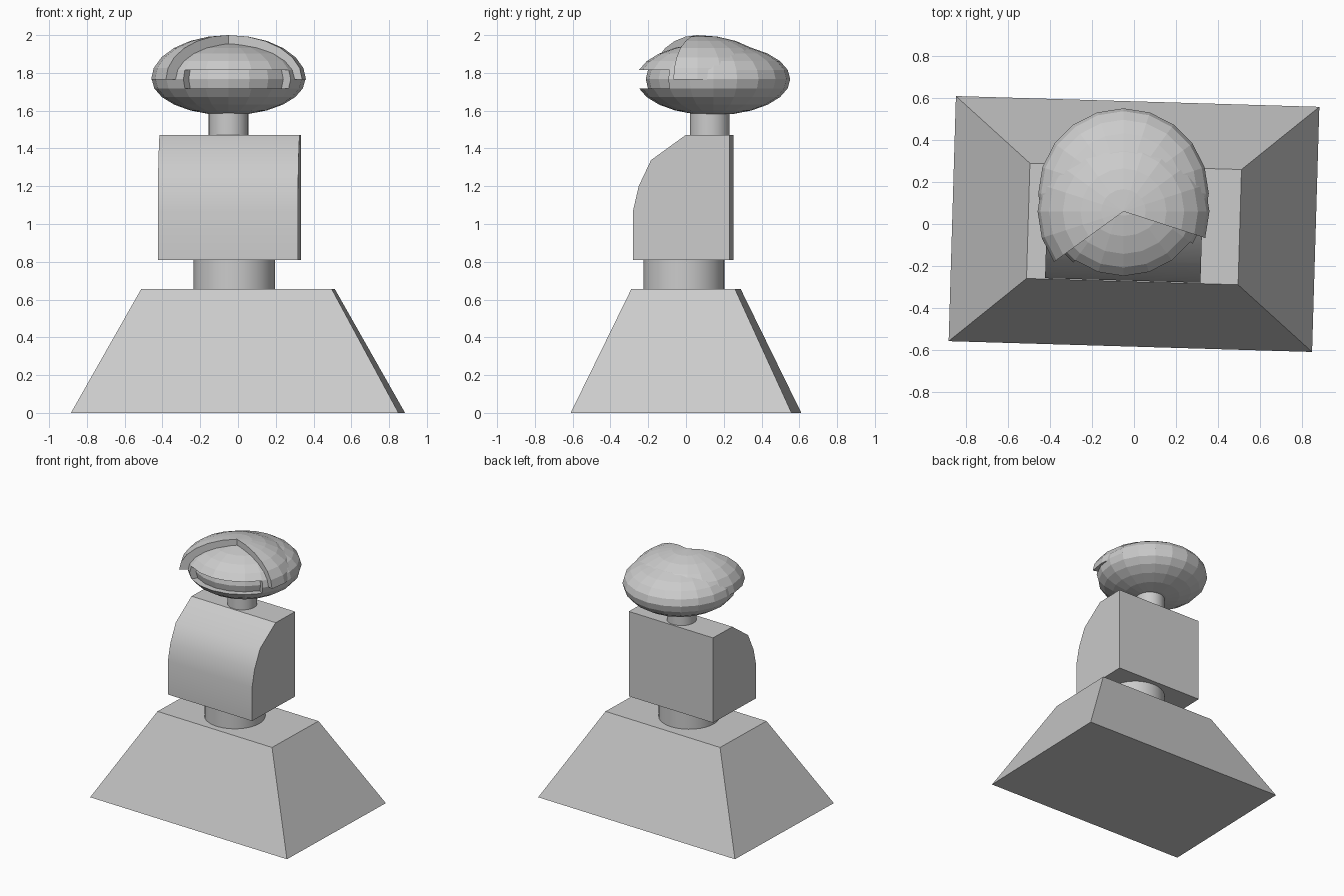
import bpy, bmesh, math

if "Cube" in bpy.data.objects:
    bpy.data.objects.remove(bpy.data.objects["Cube"])

TILT = math.radians(-1.7)   # base and torso are turned slightly
SEG = 20                    # segments round the head and hair


def finish(name, bm, loc=(0, 0, 0), rot=0.0, smooth=None):
    bmesh.ops.recalc_face_normals(bm, faces=bm.faces[:])
    mesh = bpy.data.meshes.new(name)
    bm.to_mesh(mesh)
    bm.free()
    ob = bpy.data.objects.new(name, mesh)
    bpy.context.collection.objects.link(ob)
    ob.location = loc
    ob.rotation_euler.z = rot
    if smooth:
        bpy.ops.object.select_all(action='DESELECT')
        ob.select_set(True)
        bpy.context.view_layer.objects.active = ob
        bpy.ops.object.shade_smooth_by_angle(angle=math.radians(smooth))
    return ob


def cylinder(name, x, y, z0, z1, r):
    bm = bmesh.new()
    bmesh.ops.create_cone(bm, cap_ends=True, segments=32, radius1=r, radius2=r, depth=z1 - z0)
    return finish(name, bm, (x, y, (z0 + z1) / 2), 0, 30)


# Tapered base
bm = bmesh.new()
bmesh.ops.create_cube(bm, size=1)
for v in bm.verts:
    top = v.co.z > 0
    v.co.x *= 1.01 if top else 1.735
    v.co.y *= 0.55 if top else 1.17
    v.co.z = 0.655 if top else 0
finish("base", bm, rot=TILT)

# Waist and neck
cylinder("waist", -0.02, -0.01, 0.64, 0.82, 0.215)
cylinder("neck", -0.05, 0.125, 1.46, 1.62, 0.105)

# Torso: side profile with rounded chest, extruded across the width
profile = [(0.254, 0.81), (-0.257, 0.81), (-0.257, 1.07), (-0.227, 1.2),
           (-0.162, 1.338), (0.023, 1.472), (0.254, 1.472)]
bm = bmesh.new()
face = bm.faces.new([bm.verts.new((-0.371, y, z)) for y, z in profile])
ext = bmesh.ops.extrude_face_region(bm, geom=[face], use_keep_orig=True)
for g in ext["geom"]:
    if isinstance(g, bmesh.types.BMVert):
        g.co.x = 0.371
finish("torso", bm, (-0.046, -0.0125, 0), TILT, 30)

# Head: flattened sphere with a recessed front slot
bm = bmesh.new()
bmesh.ops.create_uvsphere(bm, u_segments=SEG, v_segments=12, radius=1)
slot = []
for f in bm.faces:
    c = f.calc_center_median()
    a = math.degrees(math.atan2(c.y, c.x)) % 360
    if 234 < a < 324 and abs(c.z) < 0.2:
        slot.append(f)
ext = bmesh.ops.extrude_face_region(bm, geom=slot)
for g in ext["geom"]:
    if isinstance(g, bmesh.types.BMVert):
        g.co.x *= 0.88
        g.co.y *= 0.88
old = [f for f in slot if f.is_valid]
if old:
    bmesh.ops.delete(bm, geom=old, context='FACES')
for v in bm.verts:
    v.co.x *= 0.407
    v.co.y *= 0.407
    v.co.z *= 0.191
finish("head", bm, (-0.05, 0.145, 1.767))

# Hair: half dome with a pie-shaped opening at the front
bm = bmesh.new()
pole = bm.verts.new((0, 0, 0.235))
centre = bm.verts.new((0, 0, 0))
cols = []
for j in range(14):
    a = math.radians(342 + j * 360 / SEG)
    col = []
    for i in range(6):
        t = math.radians(15 * i)
        r = 0.41 * math.cos(t)
        col.append(bm.verts.new((r * math.cos(a), r * math.sin(a), 0.235 * math.sin(t))))
    cols.append(col)
for a, b in zip(cols, cols[1:]):
    for i in range(5):
        bm.faces.new((a[i], b[i], b[i + 1], a[i + 1]))
    bm.faces.new((a[5], b[5], pole))
    bm.faces.new((b[0], a[0], centre))
for col in (cols[0], cols[-1]):
    bm.faces.new([centre] + col + [pole])
finish("hair", bm, (-0.05, 0.06, 1.765))
